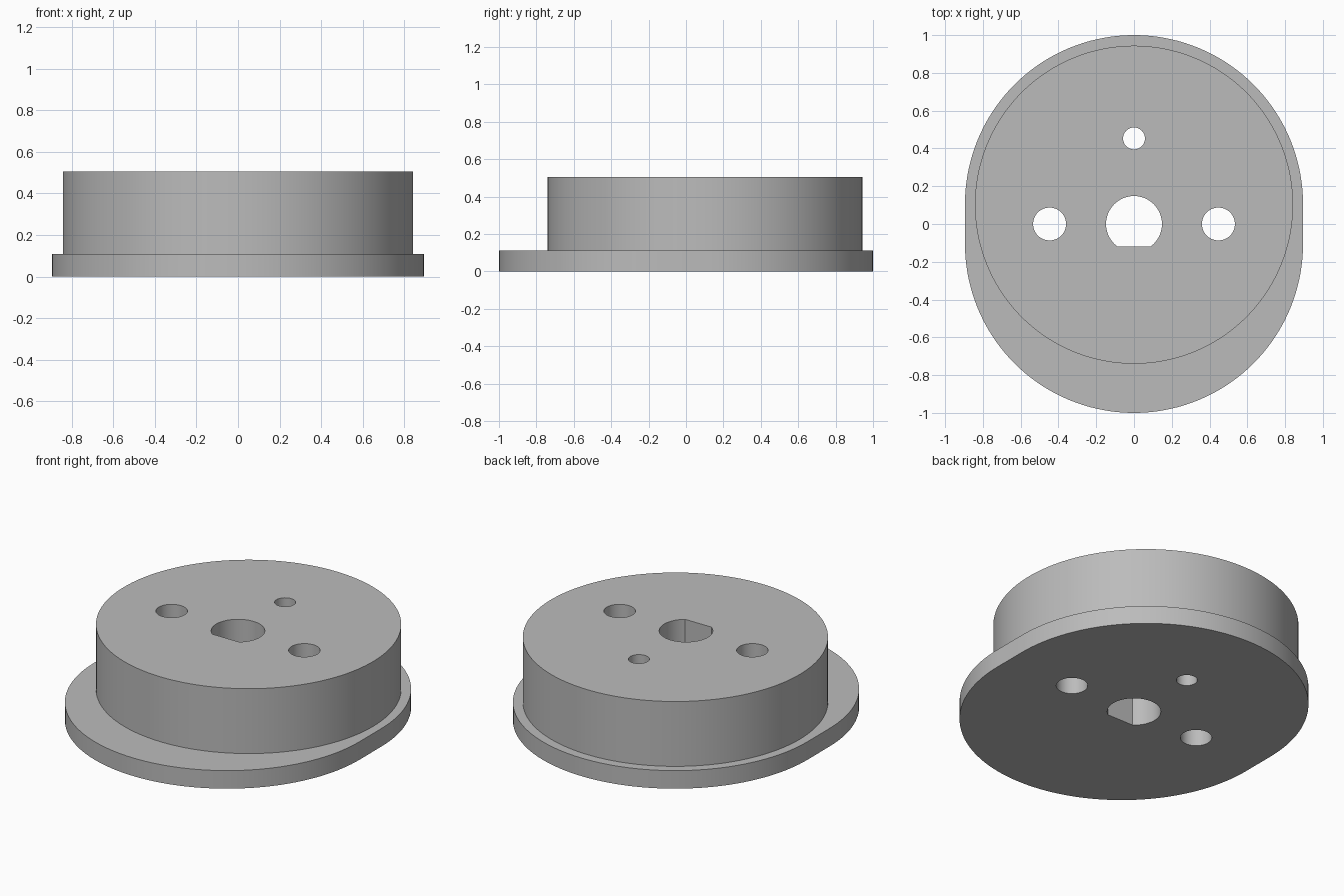
import bpy, bmesh
from math import sin, cos, pi, asin, radians

cube = bpy.data.objects.get("Cube")
if cube:
    bpy.data.objects.remove(cube, do_unlink=True)

grey = bpy.data.materials.new("plain grey")
grey.use_nodes = True
colour = (0.5, 0.5, 0.5, 1)
grey.diffuse_color = colour
grey.node_tree.nodes["Principled BSDF"].inputs["Base Color"].default_value = colour

FLANGE_TOP, HUB_TOP = 0.11, 0.505


def arc(cx, cy, r, start, end, steps):
    return [(cx + r * cos(start + (end - start) * i / steps),
             cy + r * sin(start + (end - start) * i / steps)) for i in range(steps + 1)]


def circle(cx, cy, r, steps=96):
    return arc(cx, cy, r, 0, 2 * pi, steps)[:-1]


def prism(name, outline, z0, z1):
    """Extrude a closed outline between two heights."""
    bm = bmesh.new()
    face = bm.faces.new([bm.verts.new((x, y, z0)) for x, y in outline])
    top = bmesh.ops.extrude_face_region(bm, geom=[face])["geom"]
    bmesh.ops.translate(bm, vec=(0, 0, z1 - z0),
                        verts=[v for v in top if isinstance(v, bmesh.types.BMVert)])
    bmesh.ops.recalc_face_normals(bm, faces=bm.faces)
    mesh = bpy.data.meshes.new(name)
    bm.to_mesh(mesh)
    bm.free()
    mesh.materials.append(grey)
    obj = bpy.data.objects.new(name, mesh)
    bpy.context.collection.objects.link(obj)
    return obj


def combine(target, tool, operation):
    """Apply a boolean and discard the tool."""
    mod = target.modifiers.new(operation.lower(), "BOOLEAN")
    mod.operation, mod.solver, mod.object = operation, "EXACT", tool
    bpy.context.view_layer.objects.active = target
    bpy.ops.object.modifier_apply(modifier=mod.name)
    bpy.data.objects.remove(tool, do_unlink=True)


# Rounded flange with short straight sides
flange = arc(0, 0.105, 0.895, 0, pi, 72) + arc(0, -0.105, 0.895, pi, 2 * pi, 72)
body = prism("flanged_hub", flange, 0, FLANGE_TOP)

# Offset round hub, sunk slightly into the flange for a clean join
hub = prism("hub", circle(0, 0.102, 0.842, 144), FLANGE_TOP / 2, HUB_TOP)
combine(body, hub, "UNION")

# D-shaped shaft bore, two side holes and one small locating hole
flat = asin(0.118 / 0.148)
bores = [arc(0, 0, 0.148, -flat, pi + flat, 72),
         circle(-0.447, 0, 0.087, 64),
         circle(0.447, 0, 0.087, 64),
         circle(0, 0.453, 0.058, 48)]
for outline in bores:
    combine(body, prism("bore_cutter", outline, -0.1, HUB_TOP + 0.1), "DIFFERENCE")

# Smooth walls, sharp rims
bpy.ops.object.select_all(action="DESELECT")
body.select_set(True)
bpy.context.view_layer.objects.active = body
bpy.ops.object.shade_smooth_by_angle(angle=radians(30))
